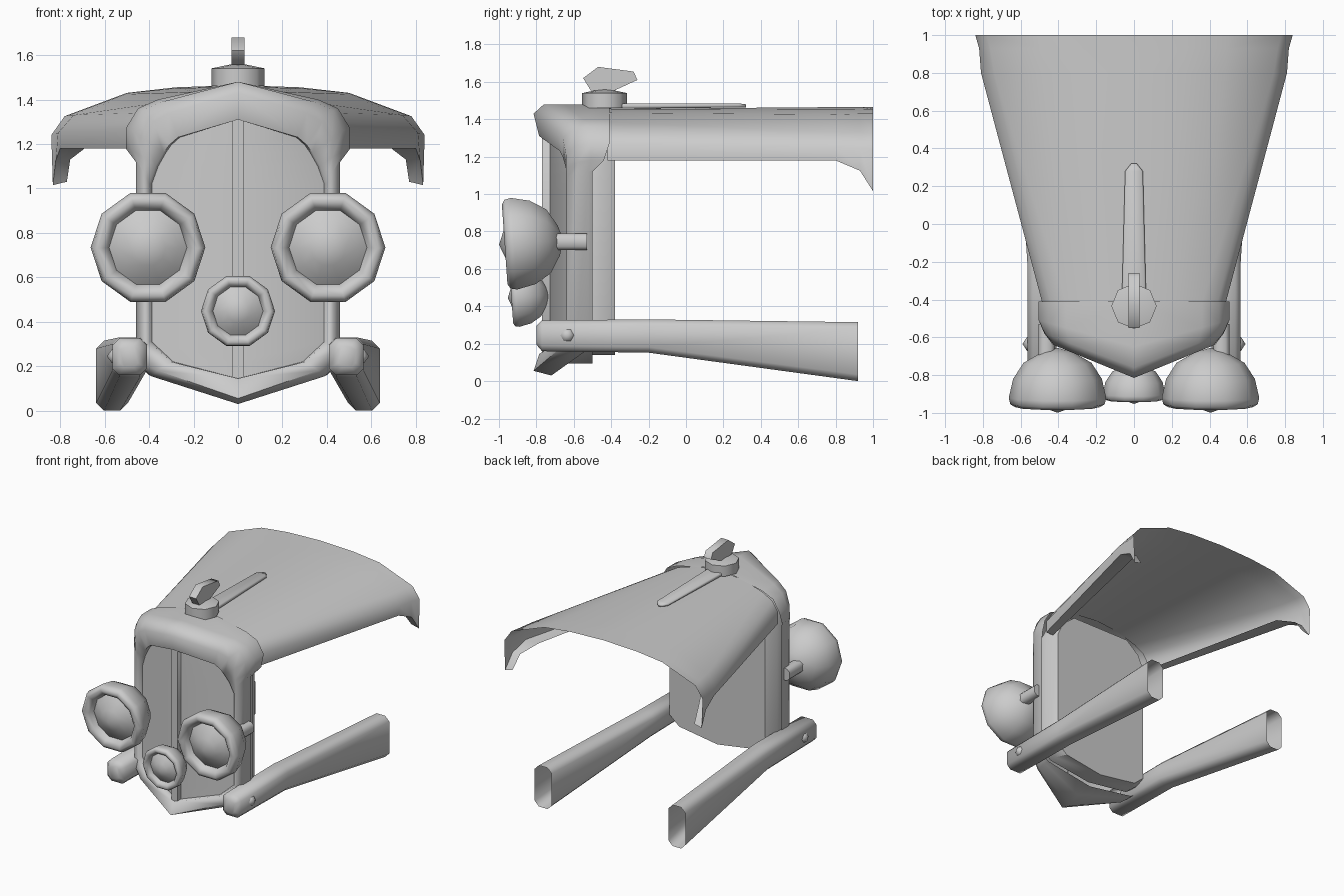
import bpy, bmesh, math
from mathutils import Matrix, Vector

if "Cube" in bpy.data.objects:
    bpy.data.objects.remove(bpy.data.objects["Cube"])


def finish(name, bm, mirror=False, angle=40):
    bmesh.ops.remove_doubles(bm, verts=bm.verts, dist=0.0005)
    bmesh.ops.recalc_face_normals(bm, faces=bm.faces)
    me = bpy.data.meshes.new(name)
    bm.to_mesh(me)
    bm.free()
    ob = bpy.data.objects.new(name, me)
    bpy.context.collection.objects.link(ob)
    if mirror:
        m = ob.modifiers.new("mirror", 'MIRROR')
        m.use_clip = True
    bpy.ops.object.select_all(action='DESELECT')
    ob.select_set(True)
    bpy.context.view_layer.objects.active = ob
    bpy.ops.object.shade_smooth_by_angle(angle=math.radians(angle))
    return ob


def loft(rings, closed=False, caps=(False, False)):
    """Skin a list of equally long point rings."""
    bm = bmesh.new()
    vs = [[bm.verts.new(p) for p in r] for r in rings]
    n = len(rings[0])
    for a, b in zip(vs, vs[1:]):
        for i in range(n if closed else n - 1):
            j = (i + 1) % n
            bm.faces.new((a[i], a[j], b[j], b[i]))
    for flag, r in zip(caps, (vs[0], vs[-1])):
        if flag:
            bm.faces.new(r)
    return bm


def lathe(profile, sides, matrix):
    """Revolve (radius, y) pairs about the y axis, then place."""
    rings = []
    for r, y in profile:
        rings.append([matrix @ Vector((r * math.cos(t), y, r * math.sin(t)))
                      for t in [2 * math.pi * k / sides for k in range(sides)]])
    return loft(rings, True)


def box_ring(y, x0, x1, z0, z1, c):
    """Chamfered rectangle across y."""
    return [(x, y, z) for x, z in
            ((x0 + c, z0), (x1 - c, z0), (x1, z0 + c), (x1, z1 - c),
             (x1 - c, z1), (x0 + c, z1), (x0, z1 - c), (x0, z0 + c))]


# Radiator shell with V-shaped front and recessed grille (half, mirrored)
outer = [(0, 1.48), (0.36, 1.40), (0.45, 1.36), (0.505, 1.27), (0.505, 1.18),
         (0.46, 1.12), (0.46, 0.22), (0.40, 0.16), (0, 0.095)]
back_y = [-0.41, -0.41, -0.41, -0.41, -0.44, -0.5, -0.5, -0.5, -0.5]
edge = [(0, 1.48), (0.34, 1.39), (0.43, 1.35), (0.47, 1.26), (0.475, 1.17),
        (0.46, 1.12), (0.46, 0.22), (0.39, 0.155), (0, 0.03)]
crest = [(0, 1.43), (0.31, 1.34), (0.38, 1.30), (0.42, 1.22), (0.425, 1.14),
         (0.43, 1.08), (0.43, 0.26), (0.36, 0.18), (0, 0.055)]
inner = [(0, 1.31), (0.27, 1.23), (0.31, 1.195), (0.335, 1.16), (0.37, 1.10),
         (0.40, 1.02), (0.40, 0.31), (0.30, 0.22), (0, 0.145)]
shell = loft([
    [(x, y, z) for (x, z), y in zip(outer, back_y)],
    [(x, -0.65 + 0.28 * x, z) for x, z in outer],
    [(x, (-0.72 if z < 0.1 else -0.76) + 0.38 * x, z) for x, z in edge],
    [(x, -0.815 + 0.41 * x, z) for x, z in crest],
    [(x, -0.785 + 0.41 * x, z) for x, z in inner],
    [(x * 0.97, -0.735 + 0.34 * x, z) for x, z in inner]])
finish("radiator_shell", shell, True, 75)
grille = loft([[(x * 0.97, -0.735 + 0.34 * x, z) for x, z in inner],
               [(0, -0.735, z) for x, z in inner]])
finish("grille", grille, True, 15)

# Radiator core behind the shell
core = [(0.28, 1.37), (0.40, 1.28), (0.45, 1.18), (0.45, 0.26), (0.36, 0.19), (0, 0.14)]
core = core + [(-x, z) for x, z in reversed(core[:-1])]
finish("radiator_core", loft([[(x * s, y, z) for x, z in core]
       for y, s in ((-0.52, 1.0), (-0.46, 1.0), (-0.38, 0.9))], True, (False, True)), False, 30)

# Centre bar of the grille
finish("grille_bar", loft([box_ring(y, -0.025, 0.025, 0.13, 1.31, 0.006)
       for y in (-0.77, -0.72)], True, (True, True)), False, 60)

# Hood sheet flaring to the rear, with an inturned lower flange (half, mirrored)
front = [(0, 1.455), (0.2, 1.435), (0.36, 1.385), (0.44, 1.34), (0.485, 1.27),
         (0.485, 1.18), (0.42, 1.18)]
mid = [(0, 1.465), (0.27, 1.452), (0.48, 1.425), (0.74, 1.33), (0.81, 1.25),
       (0.80, 1.18), (0.69, 1.18)]
near = [(0, 1.465), (0.27, 1.453), (0.49, 1.43), (0.76, 1.33), (0.82, 1.245),
        (0.82, 1.125), (0.755, 1.13)]
rear = [(0, 1.465), (0.28, 1.455), (0.50, 1.43), (0.78, 1.325), (0.84, 1.24),
        (0.833, 1.015), (0.77, 1.03)]
hood = loft([[(x, y, z) for x, z in s]
             for y, s in ((-0.42, front), (0.8, mid), (0.93, near), (1.0, rear))])
finish("hood", hood, True, 60)

# Tapered trim strip along the hood
finish("hood_strip", loft([box_ring(y, -w, w, b, z, 0.007) for y, w, b, z in
       ((-0.42, 0.065, 1.456, 1.485), (0.28, 0.047, 1.463, 1.485), (0.32, 0.015, 1.464, 1.48))],
       True, (True, True)), False, 60)

# Filler cap: eight-sided, axis turned upright
up = Matrix.Translation((0, -0.435, 0)) @ Matrix.Rotation(math.radians(90), 4, 'X')
finish("filler_cap", lathe([(0.0, 1.46), (0.12, 1.46), (0.12, 1.54), (0, 1.565)], 8, up), False, 60)

# Fin ornament on the cap
fin = [(-0.55, 1.62), (-0.47, 1.68), (-0.28, 1.655), (-0.26, 1.61), (-0.38, 1.555), (-0.51, 1.555)]
finish("cap_fin", loft([[(x, y, z) for y, z in fin] for x in (-0.03, 0.03)],
                       True, (True, True)), False, 60)

# Lamps: ten-sided bowls with rounded rim and pointed domed lens
lamp = [(0, -0.23), (0.08, -0.20), (0.14, -0.17), (0.175, -0.145), (0.19, -0.18), (0.225, -0.2),
        (0.25, -0.185), (0.258, -0.15), (0.235, -0.05), (0.18, 0.035), (0.085, 0.09), (0, 0.115)]
tilt = Matrix.Rotation(math.radians(4), 4, 'X')
finish("headlights", lathe(lamp, 10, Matrix.Translation((0.405, -0.77, 0.745)) @ tilt),
       True, 80)
finish("fog_lamp", lathe(lamp, 10, Matrix.Translation((0, -0.805, 0.455)) @ tilt @ Matrix.Scale(0.645, 4)),
       False, 80)

# Headlight mounts along the shell sides
finish("headlight_mounts", loft([box_ring(y, 0.42, 0.505, 0.70, 0.79, 0.02)
       for y in (-0.74, -0.53)], True, (True, True)), True, 60)

# Frame rails: hollow, open at the rear
rail = [(-0.80, 0.45, 0.53, 0.195, 0.295, 0.02), (-0.77, 0.41, 0.565, 0.16, 0.325, 0.03),
        (-0.2, 0.41, 0.565, 0.152, 0.33, 0.03), (0.92, 0.495, 0.638, 0.0, 0.315, 0.035)]
finish("frame_rails", loft([box_ring(*r) for r in rail], True, (True, False)), True, 60)

# Pointed bolts on the rail sides
side = Matrix.Translation((0.55, -0.635, 0.245)) @ Matrix.Rotation(math.radians(-90), 4, 'Z')
finish("rail_bolts", lathe([(0.042, 0), (0.035, 0.018), (0, 0.04)], 6, side), True, 60)
